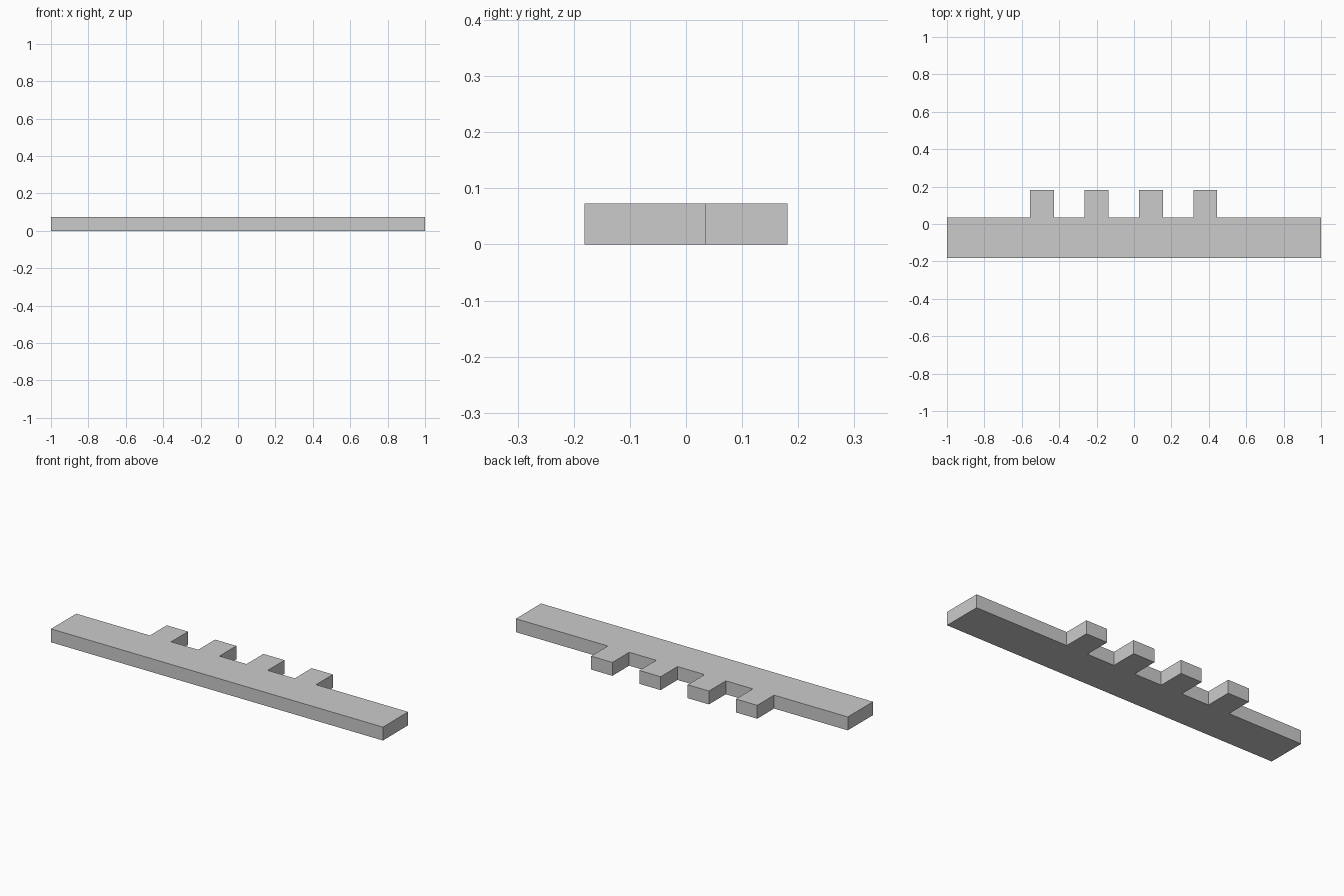
import bpy
import bmesh

if "Cube" in bpy.data.objects:
    bpy.data.objects.remove(bpy.data.objects["Cube"])

HEIGHT = 0.073
FRONT, SHOULDER, BACK = -0.181, 0.036, 0.181
TOOTH_WIDTH, PITCH, FIRST = 0.128, 0.291, -0.492

# Comb outline seen from above: straight front edge, four square teeth at the back
outline = [(-1, SHOULDER), (-1, FRONT), (1, FRONT), (1, SHOULDER)]
for i in reversed(range(4)):
    left = FIRST + i * PITCH - TOOTH_WIDTH / 2
    right = left + TOOTH_WIDTH
    outline += [(right, SHOULDER), (right, BACK), (left, BACK), (left, SHOULDER)]

# Extrude the outline into one solid toothed bar
bm = bmesh.new()
base = bm.faces.new([bm.verts.new((x, y, 0)) for x, y in outline])
top = bmesh.ops.extrude_face_region(bm, geom=[base], use_keep_orig=True)
bmesh.ops.translate(bm, vec=(0, 0, HEIGHT),
                    verts=[v for v in top["geom"] if isinstance(v, bmesh.types.BMVert)])
bmesh.ops.recalc_face_normals(bm, faces=bm.faces)

mesh = bpy.data.meshes.new("toothed_bar")
bm.to_mesh(mesh)
bm.free()
bpy.context.collection.objects.link(bpy.data.objects.new("toothed_bar", mesh))
